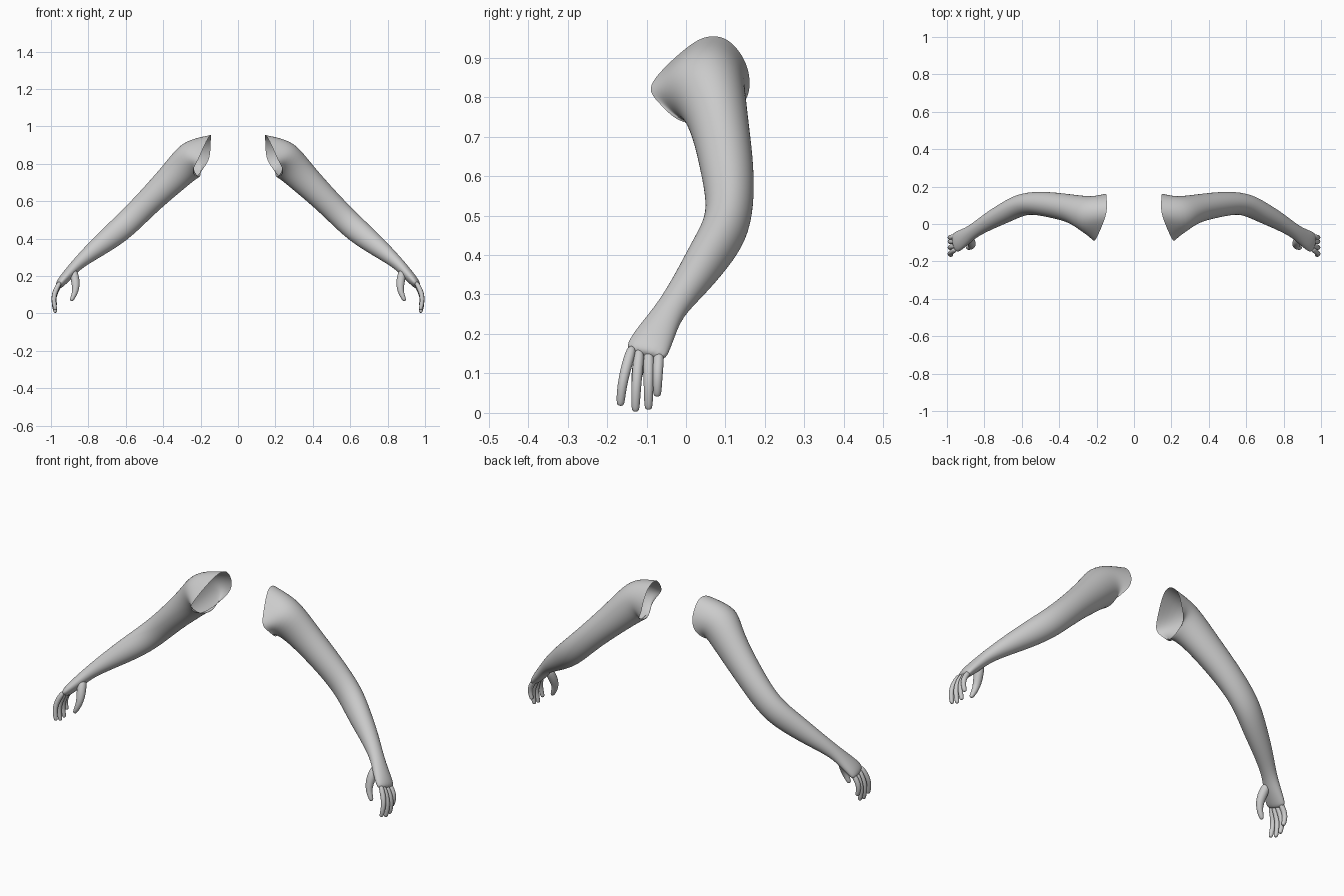
import bpy, bmesh, math
from mathutils import Vector

cube = bpy.data.objects.get("Cube")
if cube:
    bpy.data.objects.remove(cube, do_unlink=True)

skin = bpy.data.materials.new("plain_grey")
skin.use_nodes = True
GREY = (0.6, 0.6, 0.6, 1)
skin.diffuse_color = GREY
skin.node_tree.nodes["Principled BSDF"].inputs["Base Color"].default_value = GREY


def loft(name, sections, side, segs, rim=None):
    """Skin a tube through (centre, half depth, half width) sections; side mirrors x."""
    bm = bmesh.new()
    centres = [Vector(c) for c, a, b in sections]
    rings = []
    if rim:
        pts = [Vector(p) for p in rim]
        rings.append(pts)
    start = sum(rings[0], Vector()) / segs if rim else centres[0]
    for i, (c, a, b) in enumerate(sections):
        before = centres[i - 1] if i else start
        after = centres[min(i + 1, len(centres) - 1)]
        along = (after - before).normalized()
        front = Vector((0, -1, 0))
        front = (front - along * front.dot(along)).normalized()
        outer = along.cross(front)
        if outer.x + outer.z < 0:
            outer = -outer
        angles = [math.tau * k / segs for k in range(segs)]
        rings.append([centres[i] + outer * a * math.cos(t) + front * b * math.sin(t)
                      for t in angles])
    verts = [[bm.verts.new((p.x * side, p.y, p.z)) for p in ring] for ring in rings]
    for r0, r1 in zip(verts, verts[1:]):
        for k in range(segs):
            j = (k + 1) % segs
            bm.faces.new((r0[k], r0[j], r1[j], r1[k]))
    bm.faces.new(verts[-1])
    if not rim:
        bm.faces.new(verts[0])
    bmesh.ops.recalc_face_normals(bm, faces=bm.faces)
    # the open shoulder needs an explicit outward check
    probe = verts[2][0]
    probe.normal_update()
    away = probe.co - sum((v.co for v in verts[2]), Vector()) / segs
    if probe.normal.dot(away) < 0:
        bmesh.ops.reverse_faces(bm, faces=bm.faces)
    for f in bm.faces:
        f.smooth = True
    mesh = bpy.data.meshes.new(name)
    bm.to_mesh(mesh)
    bm.free()
    mesh.materials.append(skin)
    obj = bpy.data.objects.new(name, mesh)
    bpy.context.collection.objects.link(obj)
    sub = obj.modifiers.new("smooth", "SUBSURF")
    sub.levels = sub.render_levels = 2


# open shoulder edge: top, front, armpit, back
RIM = [(.145, .07, .957), (.155, .03, .948), (.175, -.02, .908), (.195, -.065, .865),
       (.213, -.1, .82), (.235, -.07, .787), (.24, -.045, .76), (.235, -.015, .737),
       (.228, .02, .732), (.215, .07, .738), (.2, .115, .755), (.178, .15, .785),
       (.155, .163, .82), (.147, .16, .87), (.146, .137, .916), (.145, .105, .948)]

# shoulder, upper arm, elbow, forearm, wrist, palm
ARM = [((.24, .047, .83), .108, .105), ((.285, .069, .79), .095, .086),
       ((.355, .088, .718), .084, .074), ((.458, .105, .618), .073, .069),
       ((.545, .113, .53), .07, .061), ((.615, .1, .462), .069, .06),
       ((.69, .06, .4), .063, .056), ((.78, .013, .33), .048, .047),
       ((.862, -.04, .262), .032, .037), ((.905, -.07, .212), .03, .048),
       ((.945, -.095, .168), .026, .056), ((.962, -.104, .143), .018, .052)]

# finger: knuckle y and z, tip y and z
FINGERS = {"index_finger": (-.135, .17, -.166, .018),
           "middle_finger": (-.117, .165, -.128, .003),
           "ring_finger": (-.094, .16, -.095, .008),
           "little_finger": (-.068, .158, -.073, .042)}
# share of the length, sideways position, radius
BENDS = [(0, .95, .013), (.25, .972, .0145), (.5, .985, .0135),
         (.75, .984, .0125), (.95, .977, .011), (1, .975, .007)]

THUMB = [((.88, -.07, .235), .018, .02), ((.872, -.095, .19), .026, .026),
         ((.866, -.113, .145), .022, .02), ((.872, -.122, .11), .016, .016),
         ((.885, -.126, .082), .013, .014), ((.893, -.128, .066), .008, .009)]

for label, side in (("left", 1), ("right", -1)):
    loft(label + "_arm", ARM, side, len(RIM), RIM)
    loft(label + "_thumb", THUMB, side, 10)
    for finger, (y0, z0, y1, z1) in FINGERS.items():
        path = [((x, y0 + (y1 - y0) * math.sin(s * math.pi / 2), z0 + (z1 - z0) * s), r, r)
                for s, x, r in BENDS]
        loft(label + "_" + finger, path, side, 10)
